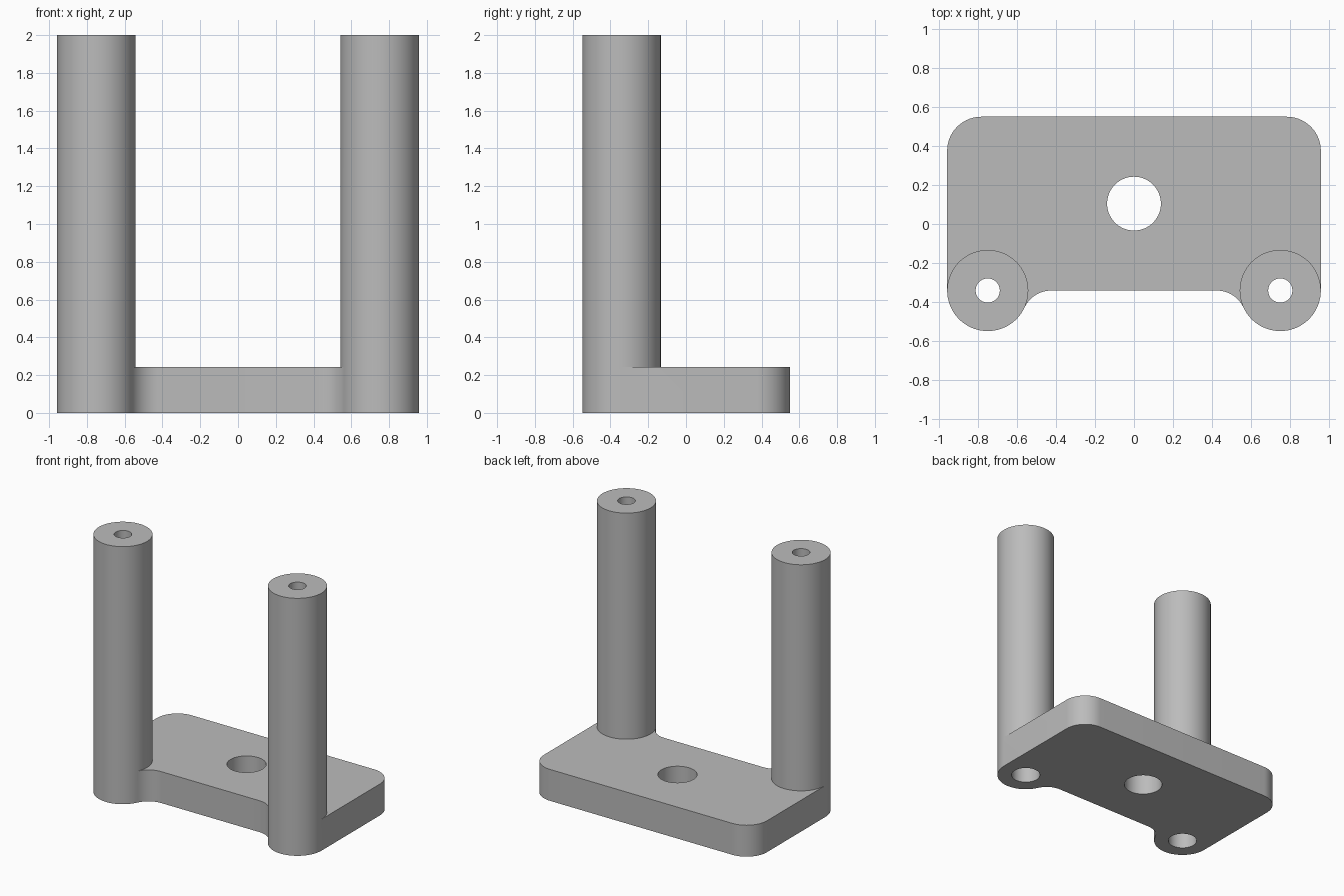
import bpy, bmesh
from math import sin, cos, radians, pi

if "Cube" in bpy.data.objects:
    bpy.data.objects.remove(bpy.data.objects["Cube"])

# Main sizes
POST_X, POST_Y, POST_R, HEIGHT = 0.75, -0.341, 0.208, 2.0
BACK_Y, THICK, CORNER = 0.55, 0.244, 0.175
BORE_R, SINK_R, SINK_TOP = 0.062, 0.104, 0.25
HOLE_Y, HOLE_R = (BACK_Y + POST_Y) / 2, 0.138
STEP = 5                      # degrees per segment
BLEND = 25                    # angle where the fillet touches the post
FILLET = POST_R * sin(radians(BLEND)) / (1 - sin(radians(BLEND)))

bm = bmesh.new()


def arc(cx, cy, r, start, end):
    step = STEP if end > start else -STEP
    return [(cx + r * cos(radians(a)), cy + r * sin(radians(a)))
            for a in range(start, end + step, step)]


def ring(cx, cy, r):
    return arc(cx, cy, r, 0, 360 - STEP)


def loop(points, z):
    return [bm.verts.new((x, y, z)) for x, y in points]


def bridge(low, high, keep=lambda i: True):
    n = len(low)
    for i in range(n):
        if keep(i):
            j = (i + 1) % n
            bm.faces.new((low[i], low[j], high[j], high[i]))


def cap(loops):
    edges = []
    for vs in loops:
        for a, b in zip(vs, vs[1:] + vs[:1]):
            edges.append(bm.edges.get((a, b)) or bm.edges.new((a, b)))
    bmesh.ops.triangle_fill(bm, use_beauty=True, use_dissolve=False, edges=edges)


# Plate: rounded back corners, wrapped round the posts, filleted front edge
side = POST_X + POST_R
dist = POST_R + FILLET
back = arc(CORNER - side, BACK_Y - CORNER, CORNER, 90, 180)
wrap = arc(-POST_X, POST_Y, POST_R, 180, -BLEND)
fillet = arc(-POST_X + dist * cos(radians(BLEND)), POST_Y - FILLET,
             FILLET, 180 - BLEND, 90)
half = back + wrap + fillet[1:]
outline = half + [(-x, y) for x, y in reversed(half)]
hole = ring(0, HOLE_Y, HOLE_R)

low, high = loop(outline, 0), loop(outline, THICK)
hole_low, hole_high = loop(hole, 0), loop(hole, THICK)
cap([low, hole_low])
cap([high, hole_high])
bridge(hole_low, hole_high)
first, last, total = len(back), len(back) + len(wrap) - 1, len(outline)
bridge(low, high, lambda i: not first <= min(i, total - 2 - i) < last)

# Posts: stepped bore, outer wall left open where the plate joins
for s in (-1, 1):
    def post_ring(r, z):
        return loop([(s * -x, y) for x, y in ring(-POST_X, POST_Y, r)], z)

    base, shelf, top = (post_ring(POST_R, z) for z in (0, THICK, HEIGHT))
    bore_top, bore_low = (post_ring(BORE_R, z) for z in (HEIGHT, SINK_TOP))
    sink_top, sink_low = (post_ring(SINK_R, z) for z in (SINK_TOP, 0))
    bridge(base, shelf, lambda i: 180 <= i * STEP < 360 - BLEND)
    for a, b in ((shelf, top), (top, bore_top), (bore_top, bore_low),
                 (bore_low, sink_top), (sink_top, sink_low), (sink_low, base)):
        bridge(a, b)

bmesh.ops.remove_doubles(bm, verts=bm.verts, dist=0.0002)
bmesh.ops.recalc_face_normals(bm, faces=bm.faces)

mesh = bpy.data.meshes.new("post_bracket")
bm.to_mesh(mesh)
bm.free()
bracket = bpy.data.objects.new("post_bracket", mesh)
bpy.context.collection.objects.link(bracket)

# Plain grey
grey = bpy.data.materials.new("plain_grey")
grey.use_nodes = True
colour = (0.5, 0.5, 0.5, 1)
grey.diffuse_color = colour
grey.node_tree.nodes["Principled BSDF"].inputs["Base Color"].default_value = colour
mesh.materials.append(grey)

bpy.ops.object.select_all(action="DESELECT")
bracket.select_set(True)
bpy.context.view_layer.objects.active = bracket
bpy.ops.object.shade_smooth_by_angle(angle=pi / 6)
